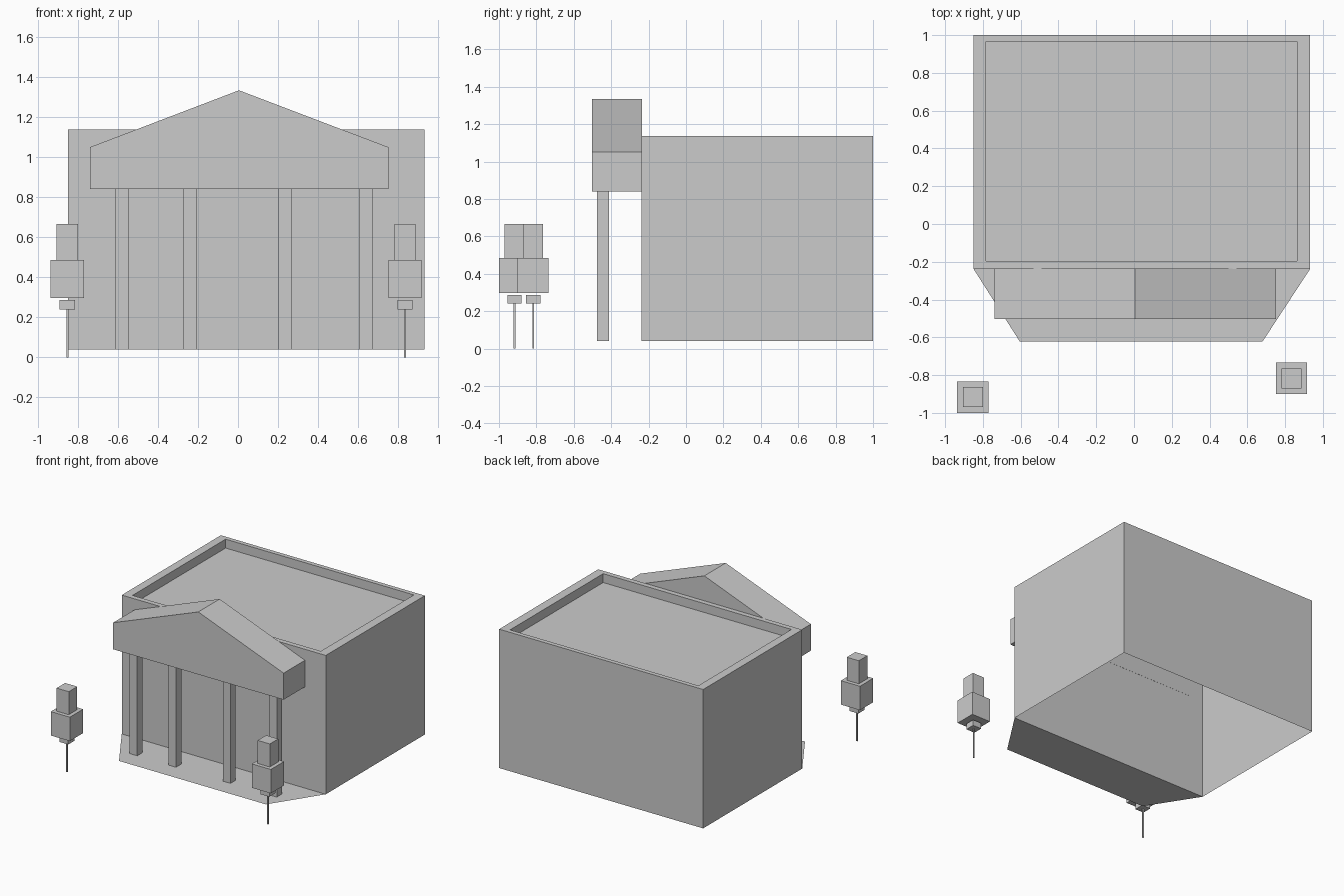
import bpy
import bmesh

cube = bpy.data.objects.get("Cube")
if cube:
    bpy.data.objects.remove(cube, do_unlink=True)

# One plain stone grey for everything
grey = bpy.data.materials.new("stone_grey")
grey.use_nodes = True
colour = (0.6, 0.6, 0.6, 1.0)
grey.diffuse_color = colour
grey.node_tree.nodes["Principled BSDF"].inputs["Base Color"].default_value = colour


def add_object(name, bm):
    mesh = bpy.data.meshes.new(name)
    bm.to_mesh(mesh)
    bm.free()
    mesh.materials.append(grey)
    obj = bpy.data.objects.new(name, mesh)
    bpy.context.collection.objects.link(obj)
    return obj


def skin(name, loops, cap_start=True, cap_end=True):
    """Join loops of points, each with the same count, into one surface."""
    bm = bmesh.new()
    rings = [[bm.verts.new(p) for p in loop] for loop in loops]
    for a, b in zip(rings, rings[1:]):
        for i in range(len(a)):
            j = (i + 1) % len(a)
            bm.faces.new((a[i], a[j], b[j], b[i]))
    if cap_start:
        bm.faces.new(rings[0][::-1])
    if cap_end:
        bm.faces.new(rings[-1])
    return add_object(name, bm)


def rect(x0, x1, y0, y1, z):
    return [(x0, y0, z), (x1, y0, z), (x1, y1, z), (x0, y1, z)]


def post(name, x, y, size, z0, z1):
    """Square box centred on x, y."""
    h = size / 2
    area = (x - h, x + h, y - h, y + h)
    return skin(name, [rect(*area, z0), rect(*area, z1)])


FLOOR = 0.04
LEFT, RIGHT, FRONT, BACK = -0.85, 0.933, -0.237, 1.0

# Main hall: walls, parapet rim and sunken roof, open underneath
outer = (LEFT, RIGHT, FRONT, BACK)
inner = (-0.784, 0.862, -0.197, 0.965)
skin("main_hall", [rect(*outer, FLOOR), rect(*outer, 1.137),
                   rect(*inner, 1.137), rect(*inner, 1.067)], cap_start=False)

# Porch floor: a thin tapered sheet in front of the hall
bm = bmesh.new()
porch = [(LEFT, FRONT), (-0.604, -0.623), (0.68, -0.623), (RIGHT, FRONT)]
bm.faces.new([bm.verts.new((x, y, FLOOR)) for x, y in porch])
add_object("porch_floor", bm)

# Gabled pediment
gable = [(-0.739, 0.84), (0.751, 0.84), (0.751, 1.05), (0.005, 1.334), (-0.739, 1.05)]
skin("pediment", [[(x, y, z) for x, z in gable] for y in (FRONT + 0.001, -0.503)][::-1])

# Four square columns
for i, x in enumerate((-0.58, -0.241, 0.235, 0.64)):
    post(f"column_{i + 1}", x, -0.444, 0.066, FLOOR, 0.84)

# Two trees made of stacked blocks on thin trunks
for side, x, y in (("right", -0.853, -0.917), ("left", 0.834, -0.817)):
    post(f"tree_trunk_{side}", x, y, 0.01, 0.0, 0.24)
    post(f"tree_base_{side}", x, y, 0.076, 0.24, 0.286)
    post(f"tree_middle_{side}", x, y, 0.166, 0.296, 0.485)
    post(f"tree_top_{side}", x, y, 0.106, 0.485, 0.667)
